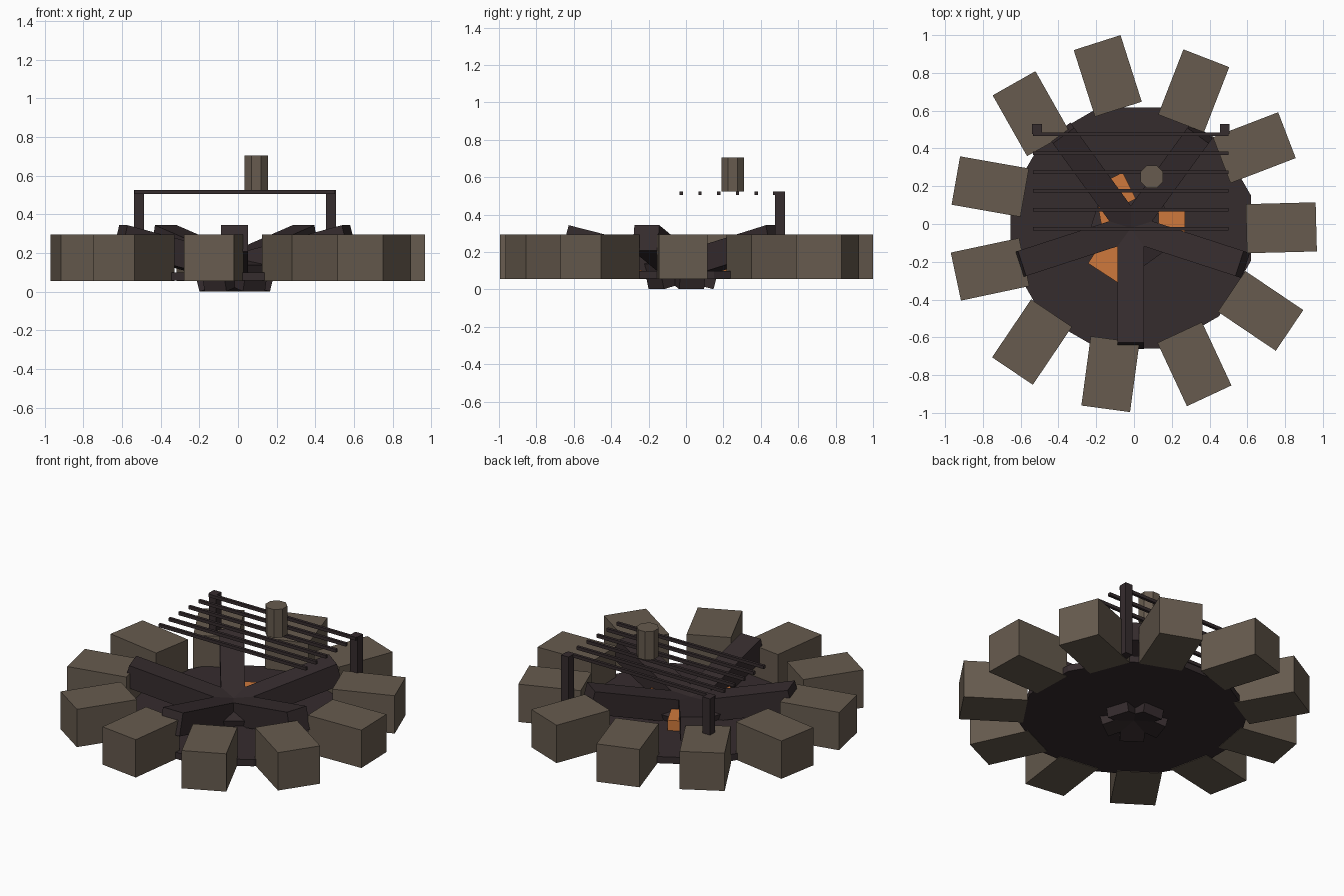
import bpy, math
from mathutils import Matrix, Vector

if "Cube" in bpy.data.objects:
    bpy.data.objects.remove(bpy.data.objects["Cube"])


def material(name, rgb):
    m = bpy.data.materials.new(name)
    m.diffuse_color = (*rgb, 1)
    m.use_nodes = True
    m.node_tree.nodes["Principled BSDF"].inputs["Base Color"].default_value = m.diffuse_color
    return m


STONE = material("stone", (0.135, 0.105, 0.077))
CHAR = material("charred wood", (0.036, 0.025, 0.027))
EMBER = material("ember orange", (0.62, 0.19, 0.045))
CX, CY = -0.017, -0.022  # middle of the fire bed


def finish(name, mat):
    ob = bpy.context.object
    ob.name = name
    ob.data.materials.append(mat)
    return ob


def box(name, mat, center, size, angle=0.0):
    bpy.ops.mesh.primitive_cube_add(size=1)
    ob = finish(name, mat)
    ob.data.transform(Matrix.Translation(center) @ Matrix.Rotation(math.radians(angle), 4, 'Z')
                      @ Matrix.Diagonal((*size, 1)))
    return ob


def prism(name, mat, sides, radius, x, y, z0, z1):
    # prism with a flat side facing +x
    bpy.ops.mesh.primitive_cylinder_add(vertices=sides, radius=radius, depth=z1 - z0)
    ob = finish(name, mat)
    ob.data.transform(Matrix.Translation((x, y, (z0 + z1) / 2))
                      @ Matrix.Rotation(math.pi / sides, 4, 'Z'))
    return ob


# Ring of stones: x, y, heading in degrees
stones = [(0.78, -0.02, 1.5), (0.637, 0.404, 21), (0.316, 0.705, 68.8),
          (-0.139, 0.784, 107.7), (-0.544, 0.584, 119.5), (-0.761, 0.198, 170),
          (-0.762, -0.24, 192), (-0.54, -0.625, 236), (-0.125, -0.795, 262.3),
          (0.32, -0.742, 295), (0.67, -0.46, 326)]
for i, (x, y, a) in enumerate(stones):
    box(f"ring_stone_{i + 1}", STONE, (x, y, 0.175), (0.37, 0.26, 0.24), a)

# Ash bed
prism("ash_bed", CHAR, 12, 0.66, CX, CY, 0.058, 0.10)

# Five logs leaning outwards from the middle
TILT, LENGTH, THICK = 0.25, 0.835, 0.14
for i in range(5):
    bpy.ops.mesh.primitive_cube_add(size=1)
    log = finish(f"log_{i + 1}", CHAR)
    # lower outer edge of the log is the anchor point
    log.data.transform(Matrix.Translation((CX, CY, 0))
                       @ Matrix.Rotation(math.radians(-90 + 72 * i), 4, 'Z')
                       @ Matrix.Translation((0.64, 0, 0.208))
                       @ Matrix.Rotation(-TILT, 4, 'Y')
                       @ Matrix.Diagonal((LENGTH, THICK, THICK, 1))
                       @ Matrix.Translation((-0.5, 0, 0.5)))

# Glowing embers between the logs: x, y, size, heading
embers = [(-0.112, -0.18, 0.19, -33), (0.20, 0.01, 0.14, 0),
          (-0.095, 0.168, 0.157, 27), (-0.12, 0.04, 0.12, 10)]
for i, (x, y, s, a) in enumerate(embers):
    box(f"ember_{i + 1}", EMBER, (x, y, 0.125), (s, s, 0.08), a)

# Cooking grate: two posts and six bars
for side, x in (("left", -0.513), ("right", 0.48)):
    box(f"{side}_grate_post", CHAR, (x, 0.503, 0.2925), (0.052, 0.052, 0.465))
for i in range(6):
    box(f"grate_bar_{i + 1}", CHAR, (-0.017, -0.025 + 0.1 * i, 0.515), (1.035, 0.018, 0.02))

# Cup on the grate
prism("cup", STONE, 8, 0.065, 0.094, 0.25, 0.525, 0.705)
